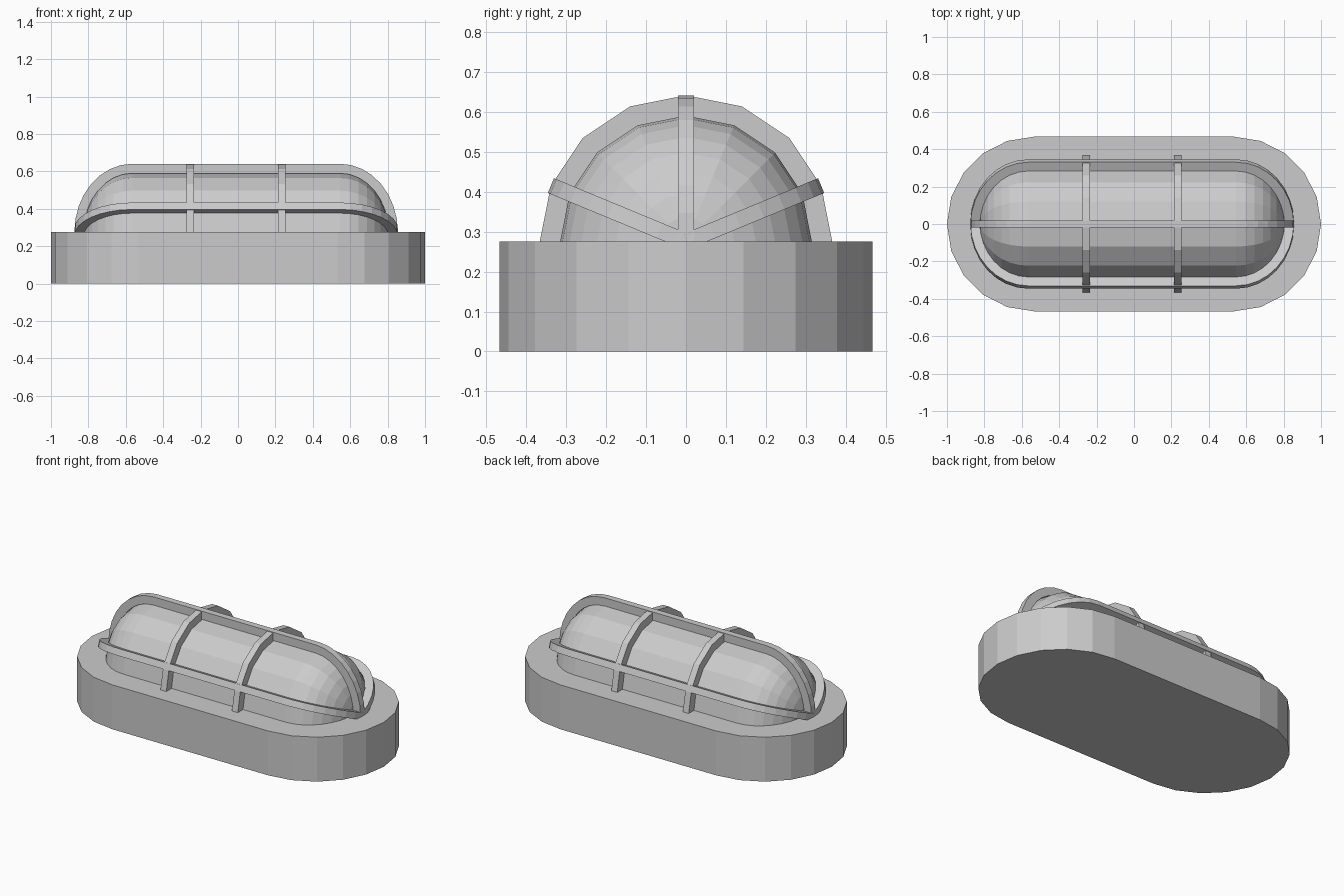
import bpy, bmesh
from math import sin, cos, pi, radians
from mathutils import Matrix

if "Cube" in bpy.data.objects:
    bpy.data.objects.remove(bpy.data.objects["Cube"])

BASE_Z = 0.275           # top of the base, axis of the dome
CX = -0.01               # dome and cage sit slightly off centre
HALF = 0.555             # half length of the straight part
R_IN, R_OUT = 0.315, 0.366
E_IN, E_OUT = 0.26, 0.31  # length of the rounded ends
W = 0.02                 # half width of a cage bar


def finish(bm, name, matrix=Matrix()):
    bmesh.ops.recalc_face_normals(bm, faces=bm.faces)
    bm.transform(matrix)
    me = bpy.data.meshes.new(name)
    bm.to_mesh(me)
    bm.free()
    ob = bpy.data.objects.new(name, me)
    bpy.context.collection.objects.link(ob)
    return ob


def long_profile(ex, r, n=8):
    """Half outline (along, height) with straight middle and rounded ends."""
    right = [(HALF + ex * cos(i * pi / 2 / n), r * sin(i * pi / 2 / n)) for i in range(n + 1)]
    return right + [(-x, z) for x, z in reversed(right)]


def half_ring(r, n=8):
    return [(r * cos(i * pi / n), r * sin(i * pi / n)) for i in range(n + 1)]


def bar(name, inner, outer, matrix):
    """Rectangular bar following two matching outlines in the XZ plane."""
    bm = bmesh.new()
    loops = [[bm.verts.new((p[0], s, p[1])) for p, s in ((a, -W), (b, -W), (b, W), (a, W))]
             for a, b in zip(inner, outer)]
    for p, q in zip(loops, loops[1:]):
        for k in range(4):
            m = (k + 1) % 4
            bm.faces.new((p[k], p[m], q[m], q[k]))
    bm.faces.new(loops[0])
    bm.faces.new(loops[-1])
    finish(bm, name, matrix)


# Base: extruded stadium with 20-sided ends
bm = bmesh.new()
r, c = 0.467, 0.533
pts = [(c + r * cos(i * pi / 10), r * sin(i * pi / 10)) for i in range(-5, 6)]
pts += [(-x, -y) for x, y in pts]
face = bm.faces.new([bm.verts.new((x, y, 0)) for x, y in pts])
top = bmesh.ops.extrude_face_region(bm, geom=[face])
bmesh.ops.translate(bm, vec=(0, 0, BASE_Z),
                    verts=[v for v in top["geom"] if isinstance(v, bmesh.types.BMVert)])
finish(bm, "base")

# Glass dome: half capsule turned about the long axis
bm = bmesh.new()
prof = long_profile(E_IN, R_IN)
rows = [[bm.verts.new((x, h * cos(a * pi / 8), h * sin(a * pi / 8))) for x, h in prof]
        for a in range(9)]
for p, q in zip(rows, rows[1:]):
    for i in range(len(prof) - 1):
        bm.faces.new((p[i], p[i + 1], q[i + 1], q[i]))
bmesh.ops.remove_doubles(bm, verts=bm.verts, dist=1e-5)
finish(bm, "glass_dome", Matrix.Translation((CX, 0, BASE_Z)))

# Cage: three long bars fanned about the axis
for name, ang in (("cage_bar_front", 67.5), ("cage_bar_top", 0), ("cage_bar_back", -67.5)):
    bar(name, long_profile(E_IN, R_IN), long_profile(E_OUT, R_OUT),
        Matrix.Translation((CX, 0, BASE_Z)) @ Matrix.Rotation(radians(ang), 4, 'X'))

# Cage: two cross hoops
for name, x in (("cage_hoop_left", -0.245), ("cage_hoop_right", 0.245)):
    bar(name, half_ring(R_IN), half_ring(R_OUT),
        Matrix.Translation((CX + x, 0, BASE_Z)) @ Matrix.Rotation(pi / 2, 4, 'Z'))
